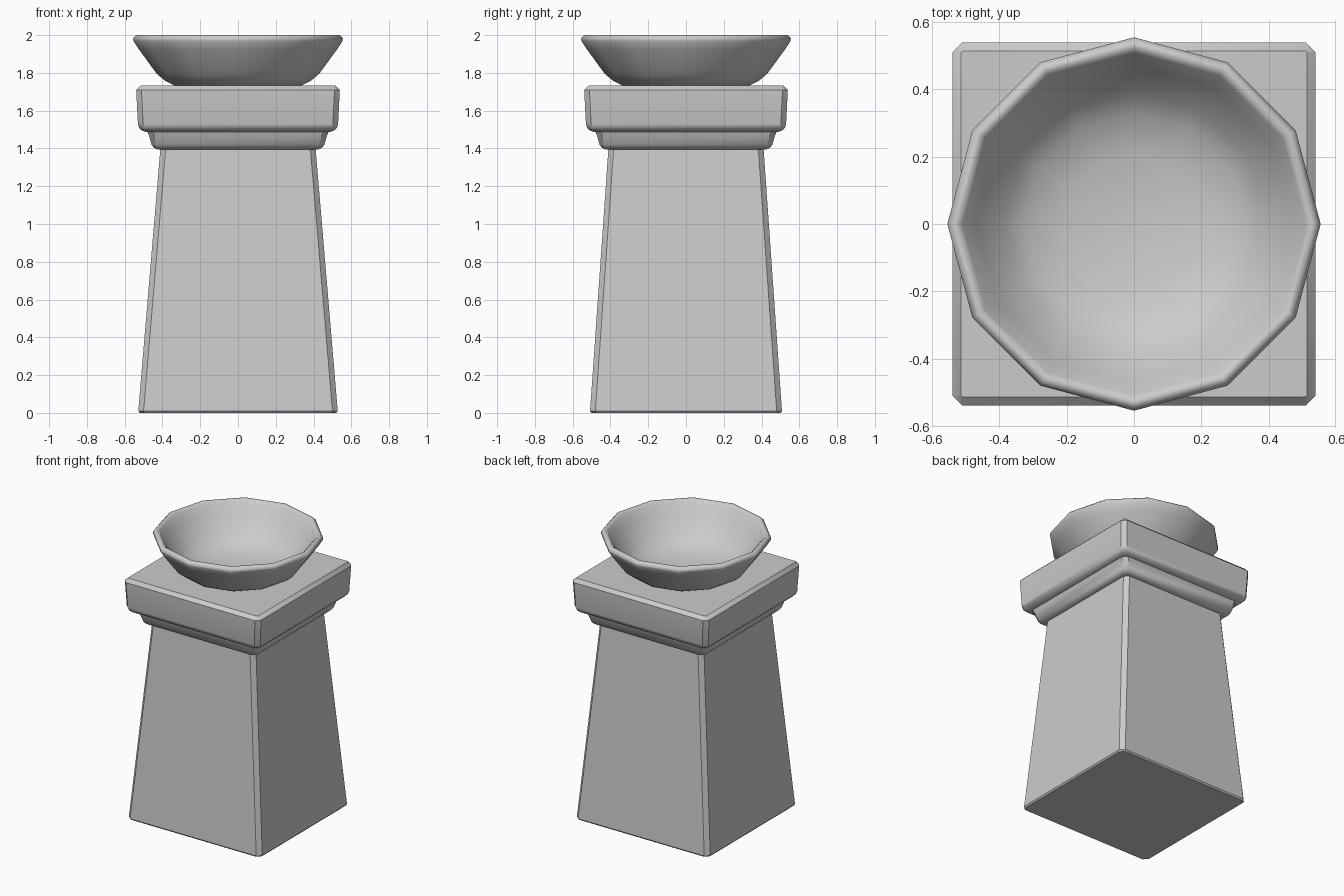
import bpy, bmesh, math

if "Cube" in bpy.data.objects:
    bpy.data.objects.remove(bpy.data.objects["Cube"])


def skin_rings(name, rings, angle):
    """Skin a stack of equal-sized closed rings and cap both ends."""
    bm = bmesh.new()
    loops = [[bm.verts.new(p) for p in ring] for ring in rings]
    for a, b in zip(loops, loops[1:]):
        n = len(a)
        for i in range(n):
            j = (i + 1) % n
            bm.faces.new((a[i], a[j], b[j], b[i]))
    bm.faces.new(loops[0][::-1])
    bm.faces.new(loops[-1])
    bmesh.ops.recalc_face_normals(bm, faces=bm.faces)
    mesh = bpy.data.meshes.new(name)
    bm.to_mesh(mesh)
    bm.free()
    obj = bpy.data.objects.new(name, mesh)
    bpy.context.collection.objects.link(obj)
    bpy.ops.object.select_all(action='DESELECT')
    obj.select_set(True)
    bpy.context.view_layer.objects.active = obj
    bpy.ops.object.shade_smooth_by_angle(angle=math.radians(angle))
    return obj


def square_ring(hx, hy, z, c=0.028):
    """Rectangle with clipped corners."""
    return [(hx, -hy + c, z), (hx, hy - c, z), (hx - c, hy, z), (-hx + c, hy, z),
            (-hx, hy - c, z), (-hx, -hy + c, z), (-hx + c, -hy, z), (hx - c, -hy, z)]


def round_ring(r, z, sides=12):
    return [(r * math.cos(math.tau * i / sides), r * math.sin(math.tau * i / sides), z)
            for i in range(sides)]


# Tapered shaft
shaft = [(0.52, 0.50, 0), (0.528, 0.508, 0.01), (0.41, 0.41, 1.41)]
skin_rings("pedestal_shaft", [square_ring(*p) for p in shaft], 30)

# Lower moulding under the cap
moulding = [(0.425, 1.395), (0.445, 1.403), (0.457, 1.42), (0.472, 1.47), (0.485, 1.50)]
skin_rings("lower_moulding", [square_ring(h, h, z) for h, z in moulding], 40)

# Cap slab with rounded underside and bevelled top
cap = [(0.485, 1.487), (0.51, 1.495), (0.524, 1.51), (0.53, 1.53), (0.539, 1.71)]
cap_rings = [square_ring(h, h, z) for h, z in cap]
cap_rings.append(square_ring(0.515, 0.515, 1.733, 0.006))
skin_rings("cap_slab", cap_rings, 40)

# Twelve-sided bowl: outer wall up, over the rim, inner wall down to the floor
bowl = [(0.25, 1.705), (0.34, 1.735), (0.385, 1.757), (0.43, 1.795), (0.525, 1.925),
        (0.553, 1.968), (0.555, 1.983), (0.54, 2.0), (0.525, 2.0), (0.51, 1.985),
        (0.47, 1.92), (0.39, 1.82), (0.33, 1.775), (0.207, 1.735)]
skin_rings("bowl", [round_ring(r, z) for r, z in bowl], 50)
